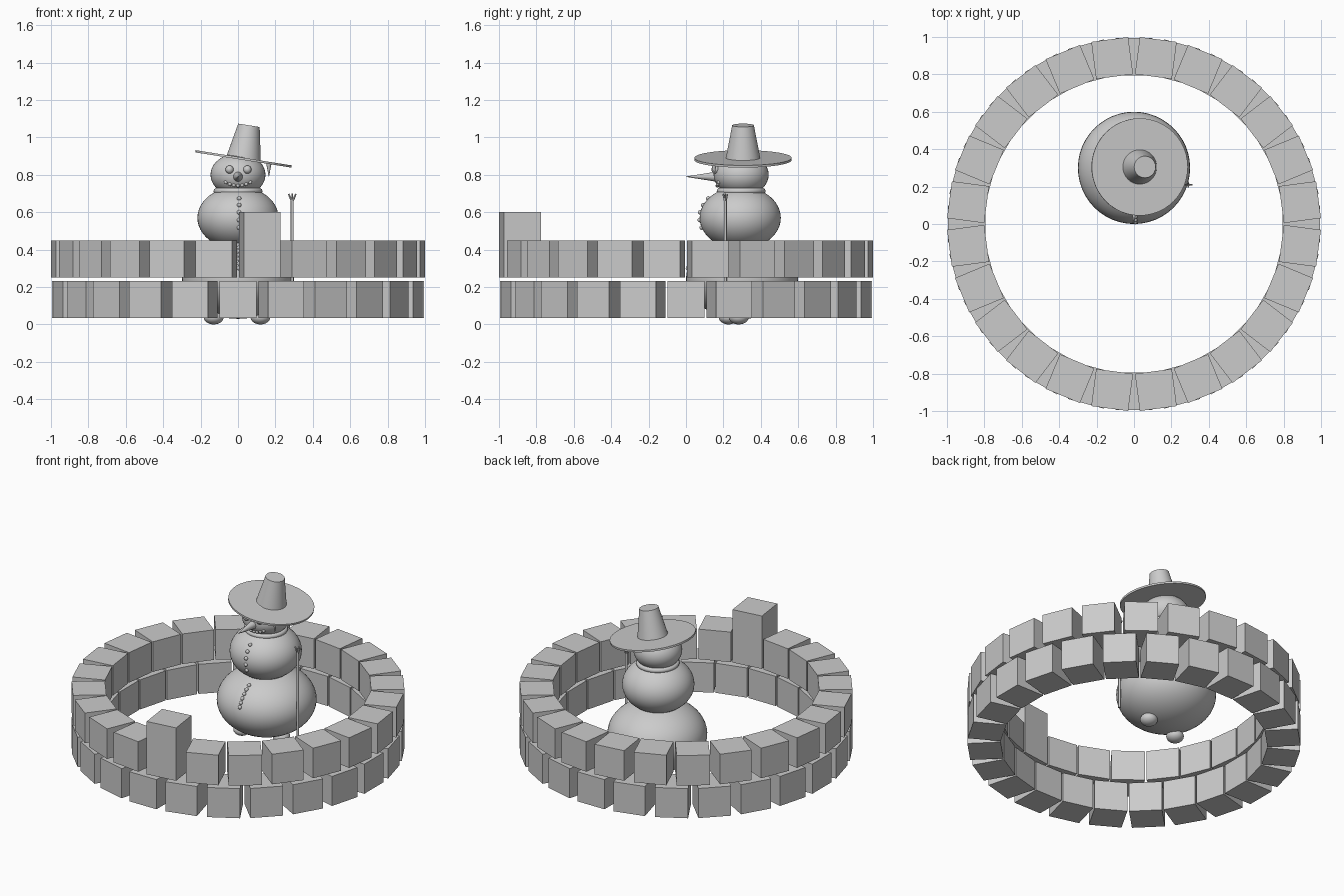
import bpy, math
from mathutils import Vector, Matrix

if "Cube" in bpy.data.objects:
    bpy.data.objects.remove(bpy.data.objects["Cube"])

mat = bpy.data.materials.new("pale_grey")
mat.diffuse_color = (0.6, 0.6, 0.6, 1)
mat.use_nodes = True
mat.node_tree.nodes["Principled BSDF"].inputs["Base Color"].default_value = mat.diffuse_color
CY = 0.295  # depth of the figure's axis


def finish(name, smooth=True):
    ob = bpy.context.object
    ob.name = name
    ob.data.materials.append(mat)
    if smooth:
        bpy.ops.object.shade_smooth_by_angle(angle=math.radians(40))
    return ob


def ball(name, loc, r, rz=None, seg=16):
    bpy.ops.mesh.primitive_uv_sphere_add(segments=seg, ring_count=seg // 2, radius=1, location=loc)
    ob = bpy.context.object
    ob.scale = (r, r, rz or r)
    bpy.ops.object.transform_apply(location=False, rotation=False, scale=True)
    return finish(name)


def cone(name, a, b, r1, r2, seg=32):
    a, b = Vector(a), Vector(b)
    d = b - a
    bpy.ops.mesh.primitive_cone_add(vertices=seg, radius1=r1, radius2=r2, depth=d.length,
                                    location=(a + b) / 2, rotation=d.to_track_quat('Z', 'Y').to_euler())
    return finish(name)


def block(name, deg, z0, z1):
    t = math.radians(deg)
    bpy.ops.mesh.primitive_cube_add(size=1, location=(0.895 * math.cos(t), 0.895 * math.sin(t), (z0 + z1) / 2),
                                    rotation=(0, 0, t))
    bpy.context.object.scale = (0.2, 0.199, z1 - z0)
    return finish(name, False)


# Ring wall: two staggered courses, one tall block at the front
for i in range(24):
    block("lower_block", 15 * i, 0.035, 0.231)
    a = 15 * i + 7.5
    block("upper_block", a, 0.25, 0.6 if a == 277.5 else 0.449)

# Body
LOW = (0.3, 0.215, 0.245, 0.3)      # radius, half height, centre z, centre y
MID = (0.217, 0.168, 0.57, 0.29)
for name, (r, rz, z, y) in (("lower_body", LOW), ("upper_body", MID)):
    ball(name, (0, y, z), r, rz, 48)
ball("head", (0, CY, 0.8), 0.147, 0.115, 40)
bpy.ops.mesh.primitive_torus_add(major_radius=0.115, minor_radius=0.016, major_segments=40,
                                 minor_segments=10, location=(0, CY, 0.713))
finish("collar")
ball("left_foot", (-0.13, 0.228, 0.038), 0.053, 0.038, 24)
ball("right_foot", (0.12, 0.282, 0.038), 0.053, 0.038, 24)

# Buttons down the front of both body balls
for (r, rz, z, y), lo, hi, n in ((LOW, 15, 50, 6), (MID, -18, 38, 5)):
    for i in range(n):
        t = math.radians(lo + (hi - lo) * i / (n - 1))
        ball("button", (0.006, y - r * math.cos(t), z + rz * math.sin(t)), 0.012)

# Face
for x in (-0.045, 0.05):
    ball("eye", (x, 0.158, 0.828), 0.022)
cone("nose", (0, 0.17, 0.79), (0, 0.0, 0.79), 0.028, 0.001, 24)
for i in range(7):
    x = -0.066 + 0.022 * i
    z = 0.742 + 4 * x * x
    k = 1 - (x / 0.147) ** 2 - ((z - 0.8) / 0.115) ** 2
    ball("mouth_bead", (x, CY - 0.147 * math.sqrt(k), z), 0.01, seg=12)

# Tilted hat with a small drop hanging from the brim
base = Vector((0.03, 0.305, 0.885))
axis = Vector((math.sin(math.radians(9)), 0, math.cos(math.radians(9))))
cone("hat_brim", base - axis * 0.006, base + axis * 0.006, 0.26, 0.26, 48)
cone("hat_crown", base, base + axis * 0.182, 0.093, 0.058, 40)
cone("brim_drop", (0.165, 0.15, 0.86), (0.165, 0.15, 0.79), 0.014, 0.001, 12)

# Broom stick with twigs
sx, sy = 0.29, 0.21
cone("stick", (sx, sy, 0.09), (sx, sy, 0.67), 0.008, 0.008, 12)
for dx, dy in ((-0.02, 0), (0.02, 0), (0, -0.012), (0, 0.012)):
    cone("twig", (sx, sy, 0.655), (sx + dx, sy + dy, 0.698), 0.006, 0.004, 8)
